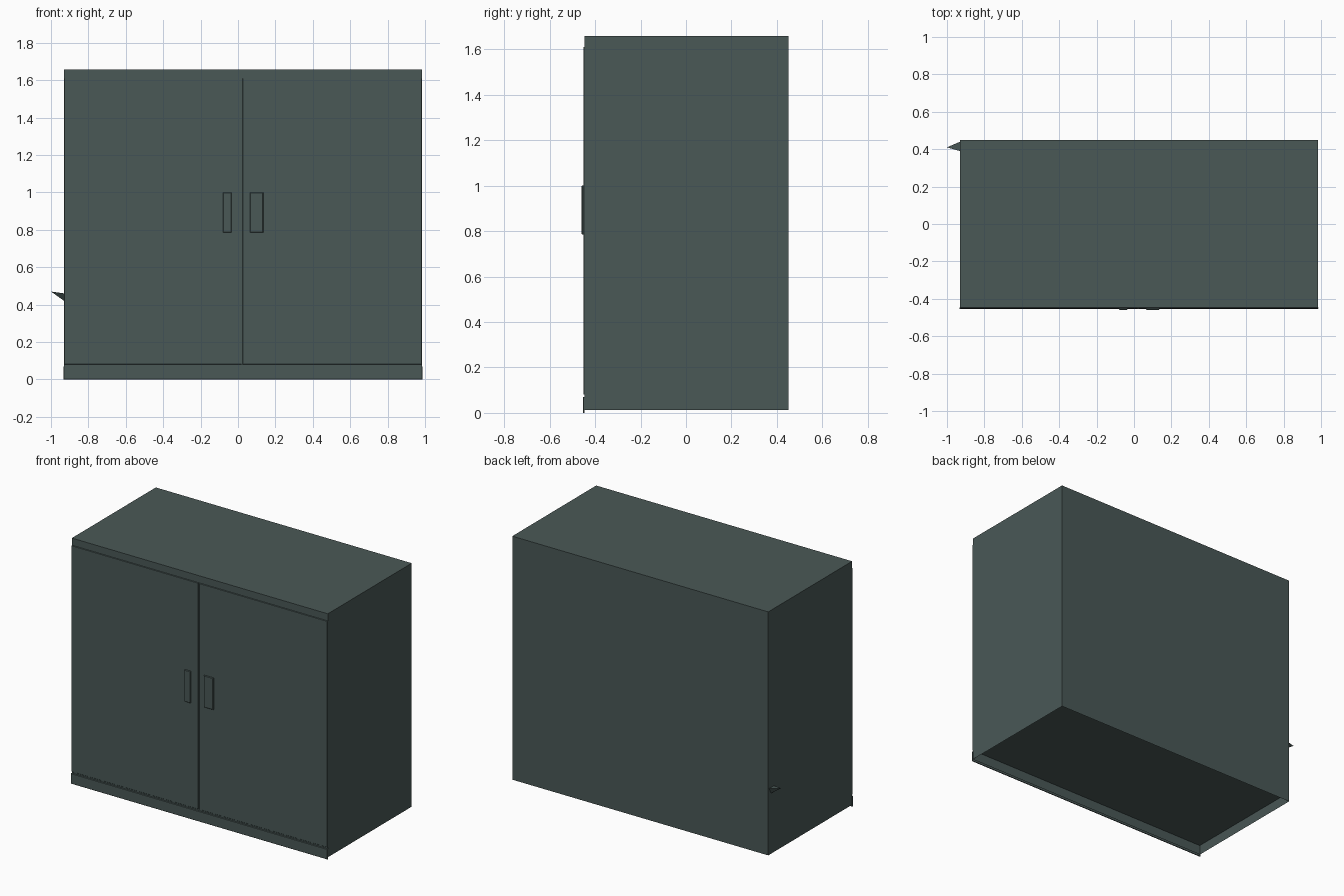
import bpy, bmesh
from mathutils import Vector

if "Cube" in bpy.data.objects:
    bpy.data.objects.remove(bpy.data.objects["Cube"])


def material(name, rgb):
    m = bpy.data.materials.new(name)
    m.diffuse_color = (*rgb, 1)
    m.use_nodes = True
    m.node_tree.nodes["Principled BSDF"].inputs["Base Color"].default_value = m.diffuse_color
    return m


GREY = material("dark green grey", (0.068, 0.098, 0.094))


def finish(name, bm):
    me = bpy.data.meshes.new(name)
    bm.to_mesh(me)
    bm.free()
    ob = bpy.data.objects.new(name, me)
    bpy.context.collection.objects.link(ob)
    me.materials.append(GREY)
    bpy.context.view_layer.objects.active = ob
    ob.select_set(True)
    bpy.ops.object.shade_smooth_by_angle()
    ob.select_set(False)
    return ob


def box_mesh(lo, hi):
    bm = bmesh.new()
    bmesh.ops.create_cube(bm, size=1)
    lo, hi = Vector(lo), Vector(hi)
    for v in bm.verts:
        v.co = Vector([lo[i] + (v.co[i] + 0.5) * (hi[i] - lo[i]) for i in range(3)])
    bm.normal_update()
    return bm


def plate(name, lo, hi, bevel):
    """Thin front plate without a back, as that lies against the cabinet."""
    bm = box_mesh(lo, hi)
    bmesh.ops.delete(bm, geom=[f for f in bm.faces if f.normal.y > 0.9], context='FACES')
    front = [e for e in bm.edges if all(v.co.y < lo[1] + 1e-5 for v in e.verts)]
    bmesh.ops.bevel(bm, geom=front, offset=bevel, segments=1, affect='EDGES')
    return finish(name, bm)


# cabinet body, with its floor raised inside a low rim
bm = box_mesh((-0.93, -0.446, 0.012), (0.984, 0.45, 1.658))
floor = [f for f in bm.faces if f.normal.z < -0.9]
bmesh.ops.inset_region(bm, faces=floor, thickness=0.012)
for v in floor[0].verts:
    v.co.z = 0.072
finish("cabinet_body", bm)

# two door panels, meeting slightly right of the middle
plate("left_door", (-0.93, -0.451, 0.08), (0.02, -0.446, 1.61), 0.002)
plate("right_door", (0.024, -0.451, 0.08), (0.984, -0.446, 1.61), 0.002)

# low plinth strip
plate("plinth", (-0.933, -0.454, 0.0), (0.986, -0.446, 0.07), 0.002)

# upright handle plates
for side, x0, x1 in (("left", -0.08, -0.035), ("right", 0.065, 0.135)):
    plate(side + "_handle", (x0, -0.459, 0.785), (x1, -0.451, 1.0), 0.003)

# small worn splinter on the left side near the back
bm = bmesh.new()
tip = bm.verts.new((-1.0, 0.41, 0.47))
base = [bm.verts.new(c) for c in ((-0.93, 0.39, 0.46), (-0.93, 0.44, 0.46), (-0.93, 0.42, 0.42))]
for i in range(3):
    bm.faces.new((tip, base[i], base[(i + 1) % 3]))
bmesh.ops.recalc_face_normals(bm, faces=bm.faces[:])
finish("side_splinter", bm)
